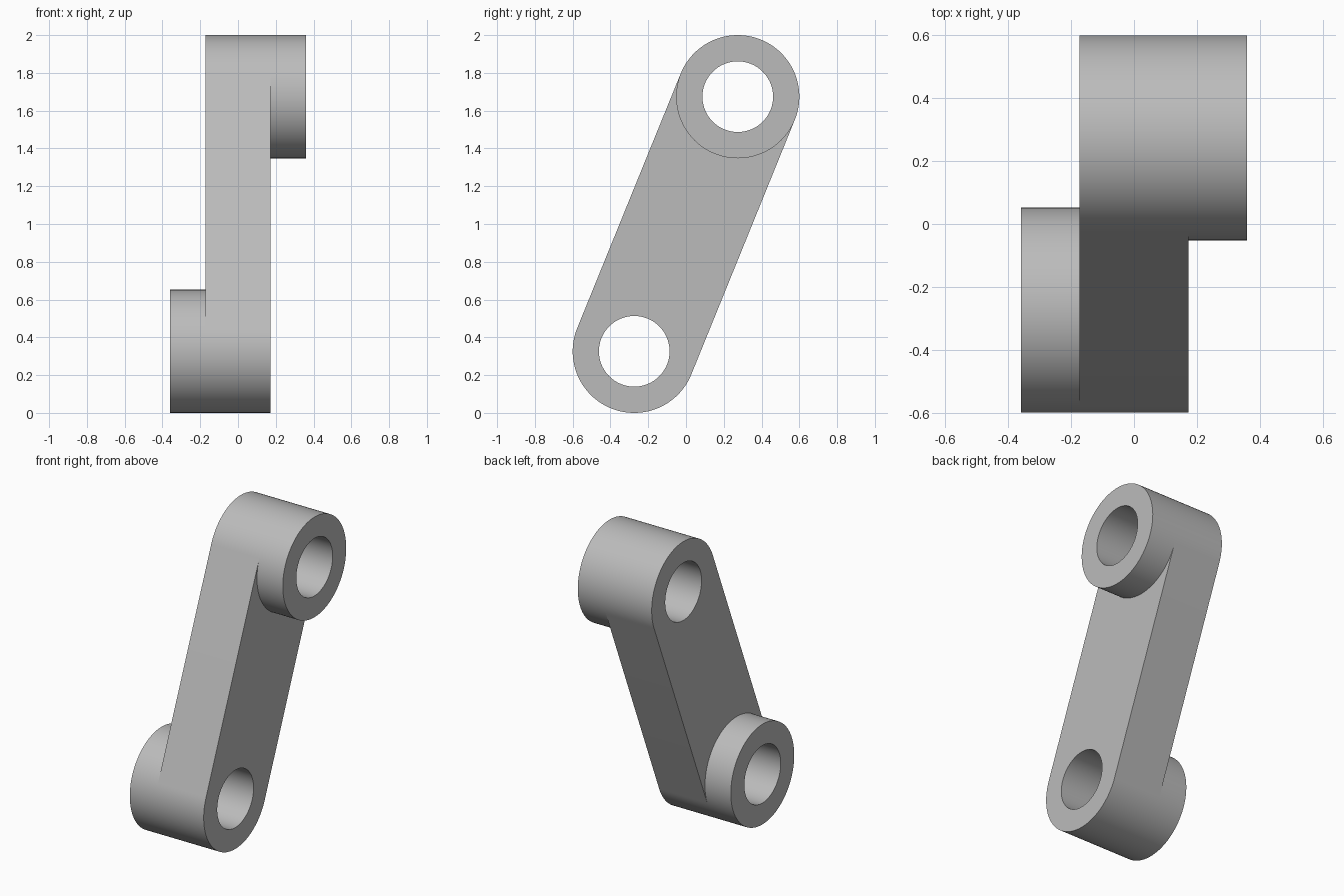
import bpy, bmesh, math

cube = bpy.data.objects.get("Cube")
if cube:
    bpy.data.objects.remove(cube, do_unlink=True)

R, HOLE = 0.326, 0.187            # rounded end and bore radii
ARM, END = 0.173, 0.359           # half widths of the arm and of the whole link
LOW, TOP = (-0.274, 0.326), (0.274, 1.674)
TILT = math.atan2(TOP[1] - LOW[1], TOP[0] - LOW[0])
Q = math.pi / 2
SEG = 64

grey = bpy.data.materials.new("grey_metal")
grey.use_nodes = True
colour = (0.5, 0.5, 0.5, 1)
grey.diffuse_color = colour
grey.node_tree.nodes["Principled BSDF"].inputs["Base Color"].default_value = colour


def arc(centre, radius, start, end, steps=SEG):
    """Points (y, z) along an arc, both ends included."""
    angles = [start + (end - start) * i / steps for i in range(steps + 1)]
    return [(centre[0] + radius * math.cos(a), centre[1] + radius * math.sin(a)) for a in angles]


def circle(centre, radius):
    return arc(centre, radius, TILT - Q, TILT + 3 * Q, 2 * SEG)[:-1]


def wall(bm, loop, x0, x1, inward=False):
    """Sweep a counter-clockwise outline along x."""
    a = [bm.verts.new((x0, *p)) for p in loop]
    b = [bm.verts.new((x1, *p)) for p in loop]
    for i in range(len(loop)):
        j = (i + 1) % len(loop)
        quad = (a[i], a[j], b[j], b[i])
        bm.faces.new(quad[::-1] if inward else quad)


def cap(bm, loops, x, side):
    """Flat face at x, bounded by an outline and a hole, facing the given side."""
    edges = []
    for loop in loops:
        vs = [bm.verts.new((x, *p)) for p in loop]
        edges += [bm.edges.new((v, vs[i - 1])) for i, v in enumerate(vs)]
    made = bmesh.ops.triangle_fill(bm, edges=edges, use_beauty=True)
    for f in made["geom"]:
        if isinstance(f, bmesh.types.BMFace):
            f.normal_update()
            if f.normal.x * side < 0:
                f.normal_flip()


def finish(bm, name):
    bmesh.ops.remove_doubles(bm, verts=bm.verts, dist=0.0001)
    mesh = bpy.data.meshes.new(name)
    bm.to_mesh(mesh)
    bm.free()
    mesh.materials.append(grey)
    obj = bpy.data.objects.new(name, mesh)
    bpy.context.collection.objects.link(obj)
    bpy.ops.object.select_all(action="DESELECT")
    obj.select_set(True)
    bpy.context.view_layer.objects.active = obj
    bpy.ops.object.shade_smooth_by_angle(angle=math.radians(30))


# Slanted arm with rounded ends and two bores
bm = bmesh.new()
upper_end = arc(TOP, R, TILT - Q, TILT + Q)
lower_end = arc(LOW, R, TILT + Q, TILT + 3 * Q)
wall(bm, upper_end + lower_end, -ARM, ARM)
for centre in (LOW, TOP):
    wall(bm, circle(centre, HOLE), -ARM, ARM, inward=True)
# Side faces stop at the edge of the boss standing on them
cap(bm, [lower_end + arc(TOP, R, TILT - Q, TILT - 3 * Q), circle(LOW, HOLE)], ARM, 1)
cap(bm, [upper_end + arc(LOW, R, TILT + Q, TILT - Q), circle(TOP, HOLE)], -ARM, -1)
finish(bm, "link_arm")

# Round bosses on opposite sides of the arm
for name, centre, side in (("upper_boss", TOP, 1), ("lower_boss", LOW, -1)):
    bm = bmesh.new()
    x0, x1 = sorted((side * ARM, side * END))
    wall(bm, circle(centre, R), x0, x1)
    wall(bm, circle(centre, HOLE), x0, x1, inward=True)
    cap(bm, [circle(centre, R), circle(centre, HOLE)], side * END, side)
    finish(bm, name)
